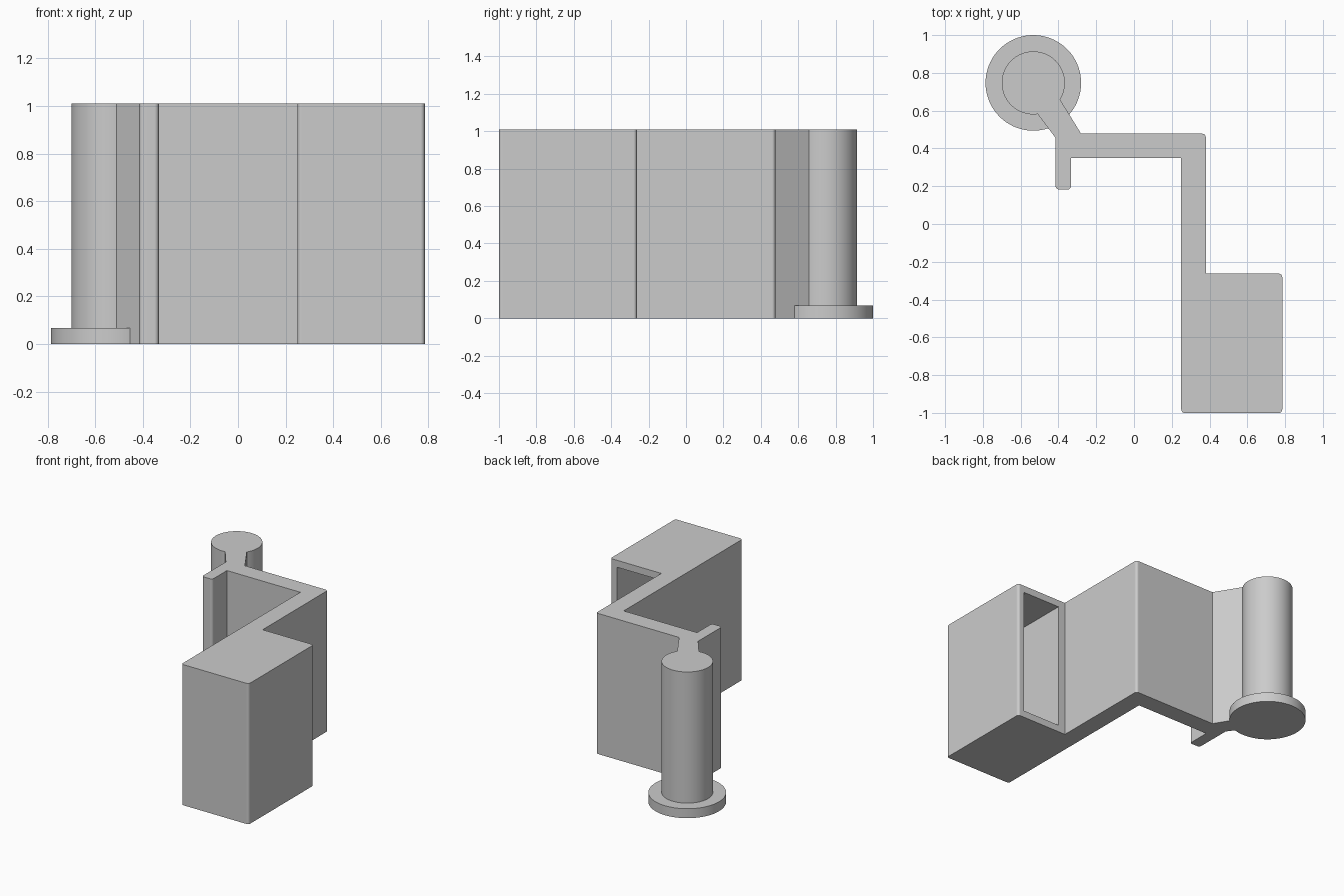
import bpy, bmesh
from math import cos, sin, radians
from mathutils import Vector

cube = bpy.data.objects.get("Cube")
if cube:
    bpy.data.objects.remove(cube, do_unlink=True)

HEIGHT = 1.01
POST = Vector((-0.533, 0.747))     # post centre in plan
POST_R, FLANGE_R, FLANGE_H = 0.167, 0.253, 0.068

grey = bpy.data.materials.new("light grey")
grey.use_nodes = True
grey.diffuse_color = (0.6, 0.6, 0.6, 1)
grey.node_tree.nodes["Principled BSDF"].inputs["Base Color"].default_value = (0.6, 0.6, 0.6, 1)


def arc(centre, radius, start, end, steps):
    angles = [radians(start + (end - start) * i / steps) for i in range(steps + 1)]
    return [centre + radius * Vector((cos(a), sin(a))) for a in angles]


def rounded(x, y, sx, sy, r=0.018, steps=5):
    """Square corner at x, y with its outside pointing along sx, sy, in anticlockwise order."""
    start = {(1, 1): 0, (-1, 1): 90, (-1, -1): 180, (1, -1): 270}[(sx, sy)]
    return arc(Vector((x - sx * r, y - sy * r)), r, start, start + 90, steps)


def extrude(name, outline, bottom, top):
    bm = bmesh.new()
    base = bm.faces.new([bm.verts.new((p[0], p[1], bottom)) for p in outline])
    result = bmesh.ops.extrude_face_region(bm, geom=[base])
    moved = [v for v in result["geom"] if isinstance(v, bmesh.types.BMVert)]
    bmesh.ops.translate(bm, vec=(0, 0, top - bottom), verts=moved)
    bmesh.ops.recalc_face_normals(bm, faces=bm.faces)
    mesh = bpy.data.meshes.new(name)
    bm.to_mesh(mesh)
    bm.free()
    mesh.materials.append(grey)
    obj = bpy.data.objects.new(name, mesh)
    bpy.context.collection.objects.link(obj)
    return obj


def activate(obj):
    bpy.ops.object.select_all(action="DESELECT")
    obj.select_set(True)
    bpy.context.view_layer.objects.active = obj


def finish(obj):
    activate(obj)
    bpy.ops.object.shade_smooth_by_angle(angle=radians(30))
    obj.modifiers.new("flat walls", "WEIGHTED_NORMAL").keep_sharp = True


# Post, neck, tab, arm and box share one plan outline
outline = arc(POST, POST_R, -32, 278, 72)
outline += [Vector((-0.415, 0.455))]                                     # neck
outline += rounded(-0.415, 0.183, -1, -1) + rounded(-0.333, 0.183, 1, -1)  # tab
outline += [Vector((-0.333, 0.35)), Vector((0.25, 0.35))]                # arm inside
outline += rounded(0.25, -1, -1, -1) + rounded(0.785, -1, 1, -1)         # box front
outline += rounded(0.785, -0.263, 1, 1) + [Vector((0.38, -0.263))]       # box back
outline += rounded(0.38, 0.478, 1, 1) + [Vector((-0.28, 0.478))]         # arm outside
bracket = extrude("bracket_with_post_and_box", outline, 0, HEIGHT)

# Pocket open at the back of the box
pocket = [(0.435, -0.95), (0.733, -0.95), (0.733, -0.2), (0.435, -0.2)]
cutter = extrude("pocket_cutter", pocket, 0.05, HEIGHT - 0.05)
cutter.hide_render = True
cut = bracket.modifiers.new("pocket", "BOOLEAN")
cut.operation, cut.solver, cut.object = "DIFFERENCE", "EXACT", cutter
activate(bracket)
bpy.ops.object.modifier_apply(modifier=cut.name)
bpy.data.objects.remove(cutter, do_unlink=True)
finish(bracket)

# Round flange at the foot of the post
flange = extrude("post_flange", arc(POST, FLANGE_R, 0, 355, 71), 0, FLANGE_H)
finish(flange)
